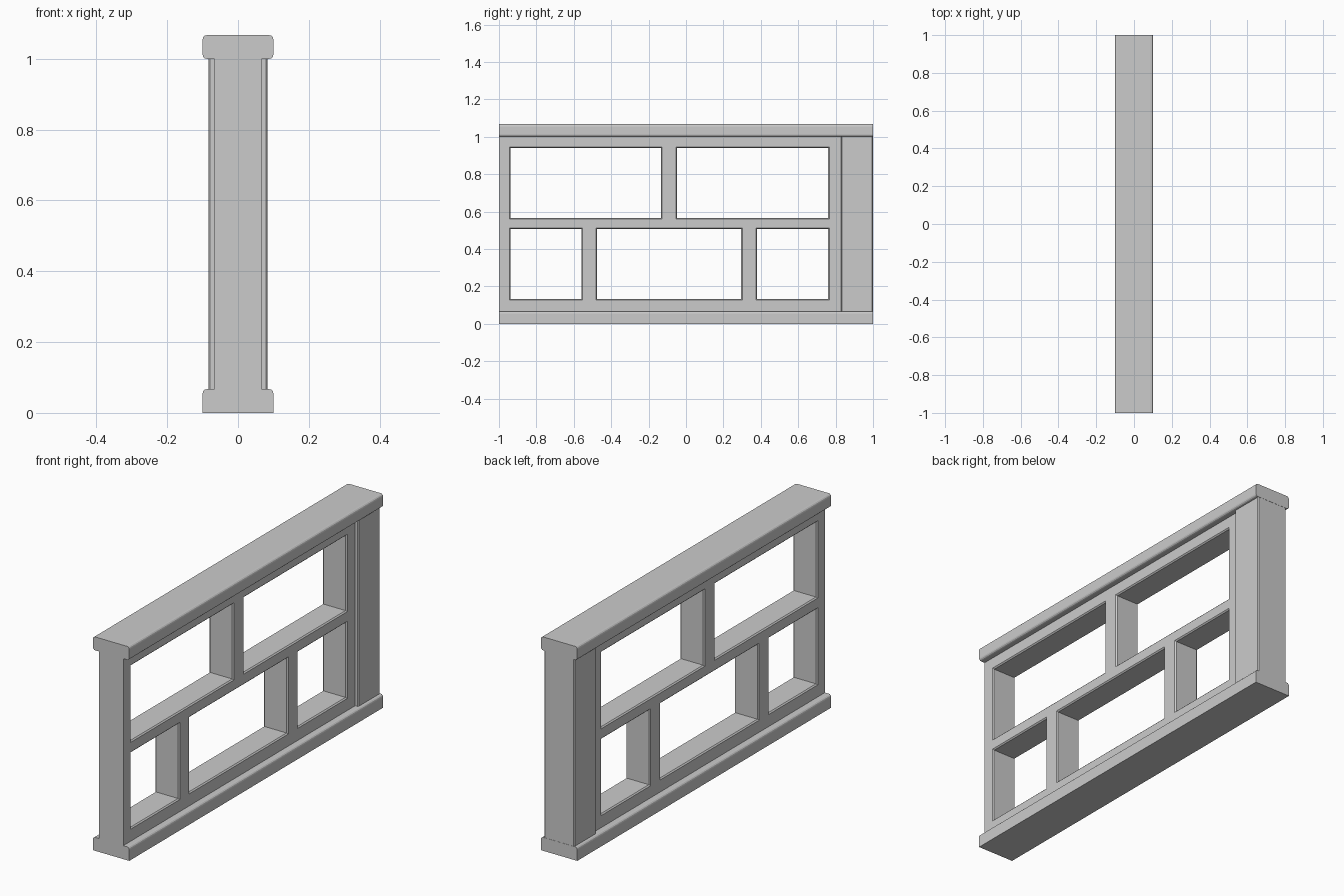
import bpy, bmesh

cube = bpy.data.objects.get("Cube")
if cube:
    bpy.data.objects.remove(cube, do_unlink=True)

grey = bpy.data.materials.new("plain_grey")
grey.use_nodes = True
colour = (0.6, 0.6, 0.6, 1)
grey.diffuse_color = colour
grey.node_tree.nodes["Principled BSDF"].inputs["Base Color"].default_value = colour


def finish(name, bm):
    bmesh.ops.recalc_face_normals(bm, faces=bm.faces)
    mesh = bpy.data.meshes.new(name)
    bm.to_mesh(mesh)
    bm.free()
    mesh.materials.append(grey)
    obj = bpy.data.objects.new(name, mesh)
    bpy.context.collection.objects.link(obj)


def beam(name, half_width, y0, y1, z0, z1, radius, segments, rounded):
    """Box whose edges picked by the rule `rounded(direction, midpoint)` are softened."""
    bm = bmesh.new()
    bmesh.ops.create_cube(bm, size=1)
    for v in bm.verts:
        v.co.x *= 2 * half_width
        v.co.y = y1 if v.co.y > 0 else y0
        v.co.z = z1 if v.co.z > 0 else z0
    picked = []
    for e in bm.edges:
        a, b = (v.co for v in e.verts)
        if rounded(b - a, (a + b) / 2):
            picked.append(e)
    bmesh.ops.bevel(bm, geom=picked, offset=radius, segments=segments,
                    profile=0.5, affect='EDGES')
    finish(name, bm)


# Rails along the top and bottom, rounded along their length
beam("top_rail", 0.1, -1, 1, 1.0, 1.067, 0.012, 3,
     lambda d, m: abs(d.y) > 0.5)
beam("bottom_rail", 0.1, -1, 1, 0, 0.067, 0.012, 3,
     lambda d, m: abs(d.y) > 0.5 and m.z > 0.03)

# Thicker post at the back end, with chamfered upright edges
beam("end_post", 0.084, 0.828, 0.999, 0.06, 1.005, 0.005, 1,
     lambda d, m: abs(d.z) > 0.5)

# Lattice with openings in two staggered rows
HALF = 0.067
rows = [
    (0.133, 0.506, [(-0.937, -0.56), (-0.475, 0.295), (0.38, 0.76)]),
    (0.566, 0.94, [(-0.937, -0.133), (-0.047, 0.76)]),
]
openings = [(y0, y1, z0, z1) for z0, z1, spans in rows for y0, y1 in spans]
Y_ENDS, Z_ENDS = (-1, 0.84), (0.06, 1.005)
ys = sorted({*Y_ENDS, *(y for o in openings for y in o[:2])})
zs = sorted({*Z_ENDS, *(z for o in openings for z in o[2:])})

bm = bmesh.new()
grid = {(y, z): bm.verts.new((-HALF, y, z)) for y in ys for z in zs}
for ya, yb in zip(ys, ys[1:]):
    for za, zb in zip(zs, zs[1:]):
        cy, cz = (ya + yb) / 2, (za + zb) / 2
        if not any(o[0] < cy < o[1] and o[2] < cz < o[3] for o in openings):
            bm.faces.new([grid[p] for p in ((ya, za), (yb, za), (yb, zb), (ya, zb))])
bmesh.ops.delete(bm, geom=[v for v in bm.verts if not v.link_faces], context='VERTS')
result = bmesh.ops.extrude_face_region(bm, geom=bm.faces[:], use_keep_orig=True)
for item in result["geom"]:
    if isinstance(item, bmesh.types.BMVert):
        item.co.x = HALF
bmesh.ops.recalc_face_normals(bm, faces=bm.faces)
bm.normal_update()

# Chamfer the rims of the openings on both sides
rims = []
for e in bm.edges:
    a, b = (v.co for v in e.verts)
    m = (a + b) / 2
    inside = (Y_ENDS[0] + 0.01 < m.y < Y_ENDS[1] - 0.01
              and Z_ENDS[0] + 0.01 < m.z < Z_ENDS[1] - 0.01)
    if inside and a.x * b.x > 0 and e.calc_face_angle(0) > 1:
        rims.append(e)
bmesh.ops.bevel(bm, geom=rims, offset=0.006, segments=1, affect='EDGES')
finish("lattice", bm)
